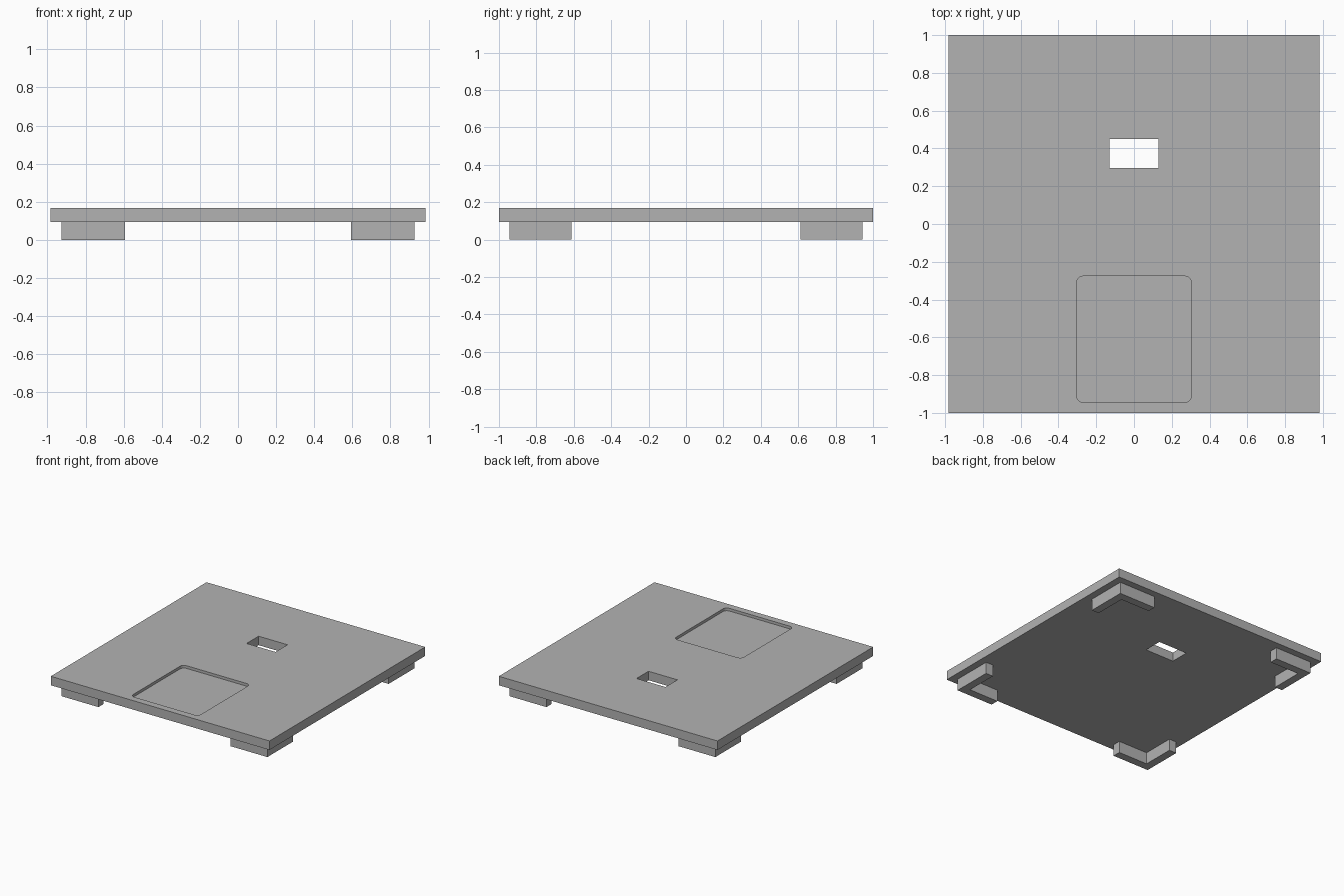
import bpy
import math

# Remove the default cube
if "Cube" in bpy.data.objects:
    bpy.data.objects.remove(bpy.data.objects["Cube"], do_unlink=True)

grey = bpy.data.materials.new("plain_grey")
grey.use_nodes = True
COLOUR = (0.45, 0.45, 0.45, 1)
grey.diffuse_color = COLOUR
grey.node_tree.nodes["Principled BSDF"].inputs["Base Color"].default_value = COLOUR

PLATE_X, PLATE_Y = 0.983, 1.0
UNDERSIDE, TOP = 0.095, 0.168
RECESS_DEPTH = 0.022
FOOT_X, FOOT_Y = 0.925, 0.944        # outer corner of each foot
ARM, WALL = 0.331, 0.066             # foot arm length and thickness


def prism(name, outline, z0, z1):
    """Extrude a counter-clockwise outline from z0 to z1."""
    n = len(outline)
    verts = [(x, y, z) for z in (z0, z1) for x, y in outline]
    faces = [tuple(reversed(range(n))), tuple(range(n, 2 * n))]
    faces += [(i, (i + 1) % n, n + (i + 1) % n, n + i) for i in range(n)]
    mesh = bpy.data.meshes.new(name)
    mesh.from_pydata(verts, [], faces)
    mesh.materials.append(grey)
    obj = bpy.data.objects.new(name, mesh)
    bpy.context.collection.objects.link(obj)
    return obj


def rectangle(cx, cy, hx, hy, radius=0, steps=6):
    """Rectangle outline, with rounded corners if a radius is given."""
    points = []
    for k, (sx, sy) in enumerate([(1, 1), (-1, 1), (-1, -1), (1, -1)]):
        for i in range(steps + 1 if radius else 1):
            a = math.pi / 2 * (k + i / steps)
            points.append((cx + sx * (hx - radius) + radius * math.cos(a),
                           cy + sy * (hy - radius) + radius * math.sin(a)))
    return points


def cut(target, cutter):
    """Subtract the cutter, then discard it."""
    cutter.hide_render = True
    mod = target.modifiers.new("cut", "BOOLEAN")
    mod.operation = "DIFFERENCE"
    mod.solver = "EXACT"
    mod.object = cutter
    bpy.ops.object.select_all(action="DESELECT")
    bpy.context.view_layer.objects.active = target
    target.select_set(True)
    bpy.ops.object.modifier_apply(modifier=mod.name)
    bpy.data.objects.remove(cutter, do_unlink=True)


# Flat plate with a through slot and a shallow rounded recess
plate = prism("plate", rectangle(0, 0, PLATE_X, PLATE_Y), UNDERSIDE, TOP)
cut(plate, prism("slot_cutter", rectangle(0, 0.373, 0.13, 0.077), 0, 0.3))
cut(plate, prism("recess_cutter", rectangle(0, -0.61, 0.304, 0.334, 0.035),
                 TOP - RECESS_DEPTH, 0.3))

# L-shaped corner feet
for y_name, sy in (("front", -1), ("back", 1)):
    for x_name, sx in (("left", 1), ("right", -1)):
        corner = [(0, 0), (0, ARM), (WALL, ARM), (WALL, WALL), (ARM, WALL), (ARM, 0)]
        outline = [(sx * (FOOT_X - u), sy * (FOOT_Y - v)) for u, v in corner]
        if sx * sy > 0:
            outline.reverse()
        prism(f"{y_name}_{x_name}_foot", outline, 0, UNDERSIDE)
